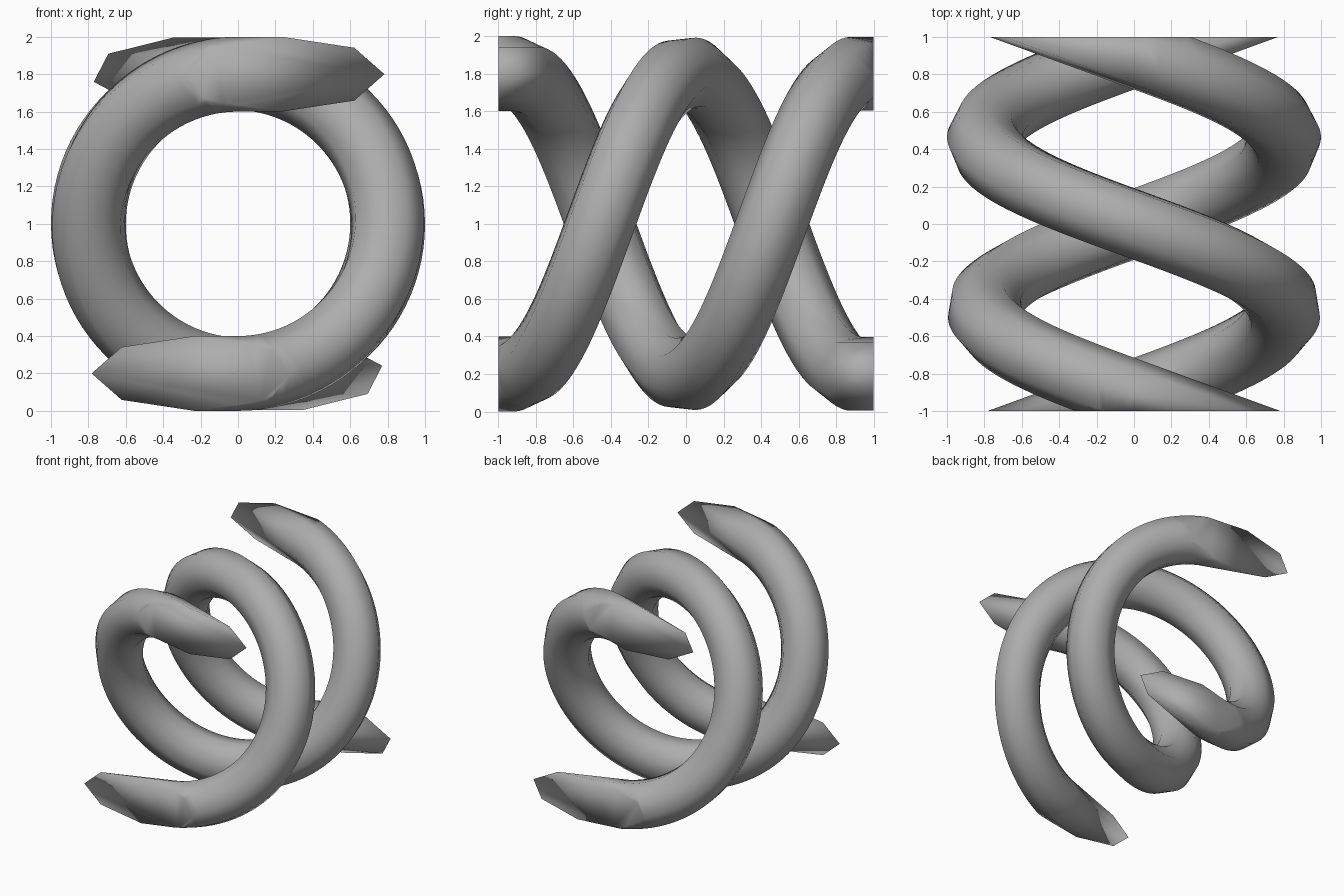
import bpy, bmesh
from math import sin, cos, pi
from mathutils import Vector

if "Cube" in bpy.data.objects:
    bpy.data.objects.remove(bpy.data.objects["Cube"])

R, r = 0.8, 0.2        # coil radius, tube radius
HALF = 0.915           # advance along y per half turn
TWIST = 2.15           # roll of the section over the full turn
STEPS, SIDES = 96, 8

# mid grey
grey = bpy.data.materials.new("mid_grey")
grey.diffuse_color = (0.42, 0.42, 0.42, 1)
grey.use_nodes = True
grey.node_tree.nodes["Principled BSDF"].inputs["Base Color"].default_value = grey.diffuse_color


def ring(bm, t, flip, shift=0.0):
    """Eight-sided section in the radial plane; shift slides it along the tangent."""
    radial = Vector((sin(t), 0, cos(t)))
    tangent = Vector((cos(t), -HALF / pi / R, -sin(t))) * shift
    roll = TWIST * (pi - t) / (2 * pi)
    verts = []
    for i in range(SIDES):
        a = 2 * pi * i / SIDES + roll
        p = radial * (R + r * cos(a)) + tangent
        p.y += -HALF * t / pi + r * sin(a)
        verts.append(bm.verts.new((p.x * flip, p.y, p.z * flip + 1)))
    return verts


def strand(name, flip):
    bm = bmesh.new()
    # one full turn with straight run-outs at both ends
    rings = [ring(bm, -pi, flip, -1.0)]
    rings += [ring(bm, -pi + 2 * pi * k / STEPS, flip) for k in range(STEPS + 1)]
    rings.append(ring(bm, pi, flip, 1.0))
    for a, b in zip(rings, rings[1:]):
        for i in range(SIDES):
            j = (i + 1) % SIDES
            bm.faces.new((a[i], a[j], b[j], b[i]))
    # trim flush at y = -1 and y = 1, then cap
    for s in (-1, 1):
        bmesh.ops.bisect_plane(bm, geom=bm.verts[:] + bm.edges[:] + bm.faces[:],
                               plane_co=(0, s, 0), plane_no=(0, s, 0), clear_outer=True)
    bmesh.ops.holes_fill(bm, edges=[e for e in bm.edges if e.is_boundary], sides=0)
    bmesh.ops.recalc_face_normals(bm, faces=bm.faces[:])
    for f in bm.faces:
        f.smooth = True
    me = bpy.data.meshes.new(name)
    bm.to_mesh(me)
    bm.free()
    me.materials.append(grey)
    bpy.context.collection.objects.link(bpy.data.objects.new(name, me))


# two interleaved coils, half a turn apart
strand("coil_strand_a", 1)
strand("coil_strand_b", -1)
